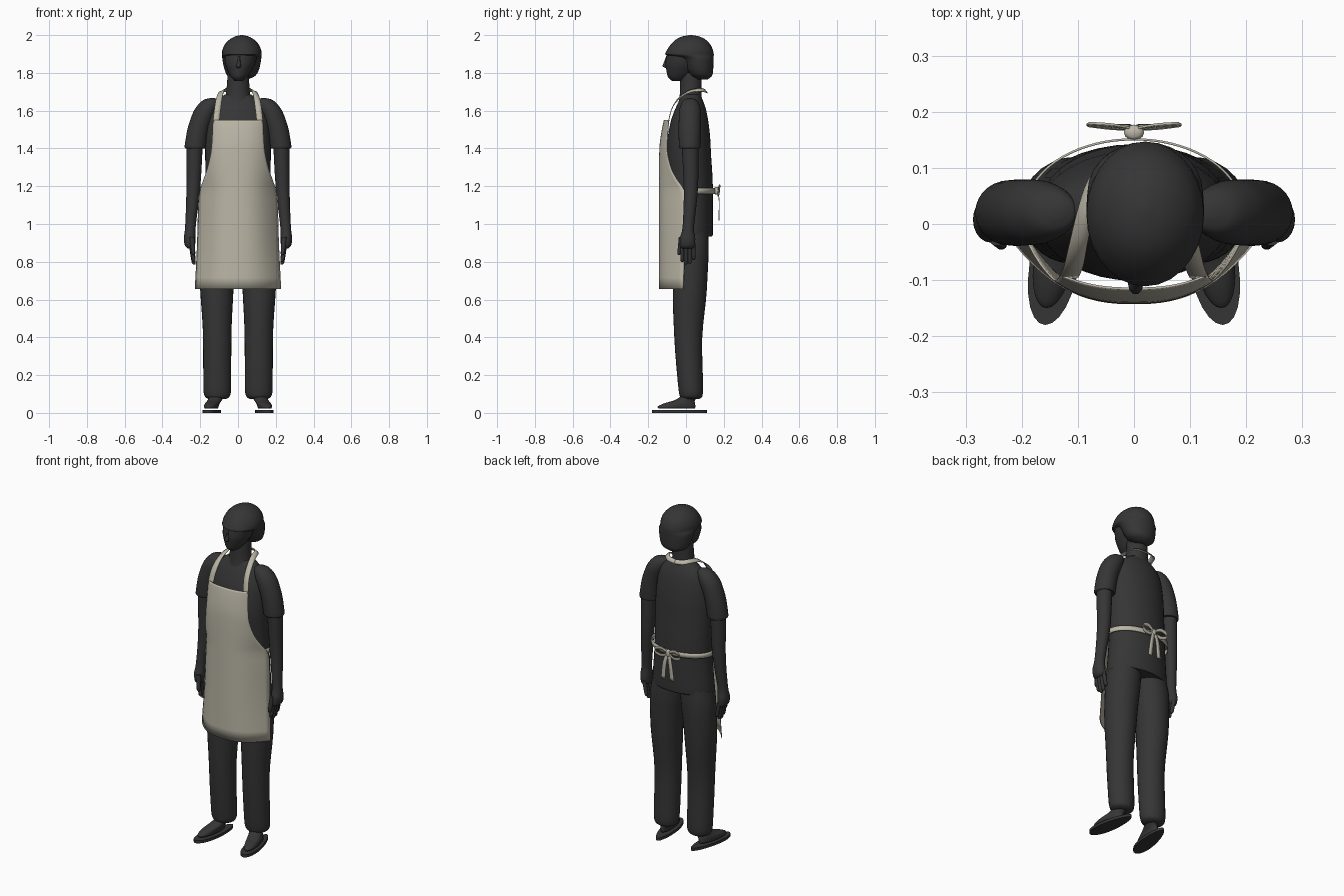
import bpy, bmesh, math
from mathutils import Vector


def material(name, rgb):
    m = bpy.data.materials.new(name)
    m.diffuse_color = (*rgb, 1)
    return m


DARK = material("charcoal", (0.036, 0.036, 0.036))
LINEN = material("linen", (0.50, 0.47, 0.385))


def spline(rows, k=4):
    """Monotone interpolation of rows of numbers, k steps per span."""
    d = [[b - a for a, b in zip(r, s)] for r, s in zip(rows, rows[1:])]
    tan = [d[0]]
    for p, q in zip(d, d[1:]):
        tan.append([2 * a * b / (a + b) if a * b > 0 else 0 for a, b in zip(p, q)])
    tan.append(d[-1])
    out = []
    for i in range(len(rows) - 1):
        for j in range(k):
            t = j / k
            h = (2*t**3 - 3*t*t + 1, t**3 - 2*t*t + t, 3*t*t - 2*t**3, t**3 - t*t)
            out.append([h[0]*a + h[1]*m + h[2]*b + h[3]*n for a, m, b, n in
                        zip(rows[i], tan[i], rows[i + 1], tan[i + 1])])
    return out + [list(rows[-1])]


def skin(name, rings, mat, closed, mirror=False, thick=0):
    """Bridge rows of points into one smooth object."""
    bm = bmesh.new()
    vs = [[bm.verts.new(p) for p in r] for r in rings]
    n = len(vs[0])
    for a, b in zip(vs, vs[1:]):
        for i in range(n if closed else n - 1):
            j = (i + 1) % n
            bm.faces.new((a[i], a[j], b[j], b[i]))
    if closed:
        bm.faces.new(vs[0])
        bm.faces.new(vs[-1])
    bmesh.ops.recalc_face_normals(bm, faces=bm.faces)
    me = bpy.data.meshes.new(name)
    bm.to_mesh(me)
    bm.free()
    me.materials.append(mat)
    me.shade_smooth()
    me.set_sharp_from_angle(angle=math.radians(50))
    ob = bpy.data.objects.new(name, me)
    bpy.context.collection.objects.link(ob)
    if mirror:
        mod = ob.modifiers.new("mirror", 'MIRROR')
        mod.use_mirror_merge = False
    if thick:
        mod = ob.modifiers.new("thickness", 'SOLIDIFY')
        mod.thickness = thick
        mod.offset = 0
    return ob


def loft(name, rows, mat=DARK, mirror=False, seg=28, shear=0, egg=0, k=4):
    """Stack of ellipses: centre x, centre y, z, radius x, radius y."""
    rings = []
    for cx, cy, z, rx, ry in spline(rows, k):
        ring = []
        for i in range(seg):
            t = math.tau * i / seg
            y = ry * math.sin(t)
            x = rx * math.cos(t) * (1 - egg * math.sin(t)) + shear * (cy + y)
            ring.append((cx + x, cy + y, z))
        rings.append(ring)
    return skin(name, rings, mat, True, mirror)


def ribbon(name, rows, mirror=False, k=5):
    """Flat strap: centre point followed by the half-width vector."""
    rings = []
    for r in spline(rows, k):
        p, w = Vector(r[:3]), Vector(r[3:])
        rings.append([p - w, p, p + w])
    return skin(name, rings, LINEN, False, mirror, 0.004)


# Body: shirt, neck
loft("shirt", [(0, .022, .935, .185, .115), (0, .022, .945, .19, .12),
               (0, .024, 1.2, .172, .118), (0, .015, 1.4, .174, .116),
               (0, .018, 1.53, .165, .102), (0, .025, 1.62, .14, .077),
               (0, .027, 1.66, .105, .06), (0, .026, 1.685, .07, .05)], seg=36)
loft("neck", [(0, .022, 1.62, .078, .066), (0, .025, 1.70, .062, .057),
              (.002, .027, 1.80, .056, .057)])

# Sleeves, arms and hands
loft("sleeves", [(.224, .02, 1.4, .054, .053), (.225, .02, 1.408, .058, .057),
                 (.21, .02, 1.5, .058, .059), (.178, .021, 1.59, .06, .058),
                 (.155, .022, 1.635, .053, .048), (.142, .022, 1.658, .038, .032),
                 (.137, .022, 1.666, .014, .012)], mirror=True)
loft("arms", [(.252, .008, .87, .014, .028), (.254, .008, .885, .026, .04),
              (.256, .008, .92, .031, .041), (.252, .012, .985, .028, .03),
              (.236, .026, 1.2, .037, .038), (.229, .022, 1.45, .044, .046)],
     mirror=True, seg=20)
for i, length in enumerate((.095, .11, .105, .085)):
    y = -.02 + .02 * i
    loft("finger_%d" % (i + 1), [(.232, y, .895 - length, .004, .004),
                                 (.234, y, .902 - length, .010, .010),
                                 (.25, y, .9, .012, .011)], mirror=True, seg=10, k=3)
loft("thumb", [(.235, -.037, .835, .004, .004), (.236, -.036, .843, .010, .010),
               (.245, -.025, .93, .014, .014)], mirror=True, seg=10, k=3)

# Trousers with gathered cuffs
loft("trouser_legs", [(.11, .028, .073, .045, .042), (.11, .027, .085, .064, .058),
                      (.11, .026, .12, .073, .065), (.11, .012, .4, .075, .074),
                      (.112, .02, .65, .088, .09), (.102, .027, .86, .098, .093),
                      (.09, .022, .96, .095, .095)], mirror=True)

# Feet and flat soles, toes turned out
loft("feet", [(.133, -.05, .022, .03, .095), (.133, -.05, .032, .036, .1),
              (.13, -.035, .05, .037, .083), (.122, -.008, .066, .037, .055),
              (.114, .02, .09, .036, .042)], mirror=True, shear=-.15, egg=.08)
loft("soles", [(.131, -.035, 0, .044, .145), (.131, -.035, .016, .044, .145)],
     mirror=True, shear=-.15, egg=.2, k=1)

# Head, nose and hair
loft("face", [(.003, -.045, 1.757, .02, .028), (.004, -.038, 1.775, .04, .056),
              (.008, -.025, 1.81, .062, .078), (.012, -.01, 1.86, .082, .098),
              (.018, .0, 1.91, .086, .1), (.02, .02, 1.95, .07, .08)])
loft("nose", [(.003, -.098, 1.826, .008, .01), (.003, -.105, 1.835, .014, .021),
              (.005, -.1, 1.86, .009, .016), (.006, -.095, 1.89, .006, .01)],
     seg=10, k=3)
loft("hair", [(.016, .085, 1.765, .035, .03), (.018, .08, 1.785, .074, .058),
              (.02, .07, 1.82, .092, .074), (.02, .056, 1.875, .103, .09),
              (.02, .018, 1.898, .105, .129), (.02, .02, 1.915, .104, .124),
              (.02, .024, 1.95, .09, .105), (.02, .025, 1.98, .06, .073),
              (.02, .025, 1.994, .032, .04), (.02, .025, 2.0, .006, .008)])

# Apron sheet: height, half width, front y, side edge y
sheet = []
for z, w, f, e in spline([(1.55, .132, -.115, -.09), (1.5, .134, -.126, -.095),
                          (1.4, .14, -.139, -.1), (1.3, .16, -.141, -.08),
                          (1.24, .18, -.141, -.05), (1.18, .2, -.141, -.01),
                          (1.13, .208, -.141, 0), (.9, .215, -.141, -.005),
                          (.655, .227, -.141, -.015)]):
    us = [i / 14 - 1 for i in range(29)]
    sheet.append([(w * u, f + (e - f) * abs(u) ** 2.5, z) for u in us])
skin("apron", sheet, LINEN, False, thick=.004)

# Neck strap
ribbon("neck_strap", [(.116, -.094, 1.54, .017, 0, 0), (.108, -.075, 1.61, .017, 0, 0),
                      (.098, -.03, 1.672, .016, 0, -.004),
                      (.084, .03, 1.705, .014, .002, -.006),
                      (.07, .075, 1.71, .009, .006, -.008),
                      (.04, .1, 1.706, .004, .008, -.01),
                      (0, .106, 1.703, 0, .008, -.01)], mirror=True)

# Waist tie and bow
tie = []
for i in range(21):
    a = math.radians(-14 + 208 * i / 20)
    tie.append((.192 * math.cos(a), .025 + .126 * math.sin(a), 1.175, 0, 0, .015))
ribbon("waist_tie", tie, k=2)
loft("bow_knot", [(0, .163, 1.157, .01, .008), (0, .163, 1.165, .018, .014),
                  (0, .163, 1.187, .018, .014), (0, .163, 1.195, .01, .008)],
     mat=LINEN, seg=12, k=2)
ribbon("bow_loops", [(0, .17, 1.18, 0, 0, .008), (.045, .176, 1.2, 0, .002, .01),
                     (.08, .178, 1.19, 0, .002, .01), (.083, .177, 1.17, 0, .002, .01),
                     (.045, .172, 1.155, 0, .002, .009), (0, .168, 1.17, 0, 0, .008)],
       mirror=True)
ribbon("bow_tails", [(.006, .17, 1.17, .009, 0, .003), (.02, .176, 1.11, .012, 0, .002),
                     (.03, .174, 1.02, .013, 0, .002)], mirror=True)
